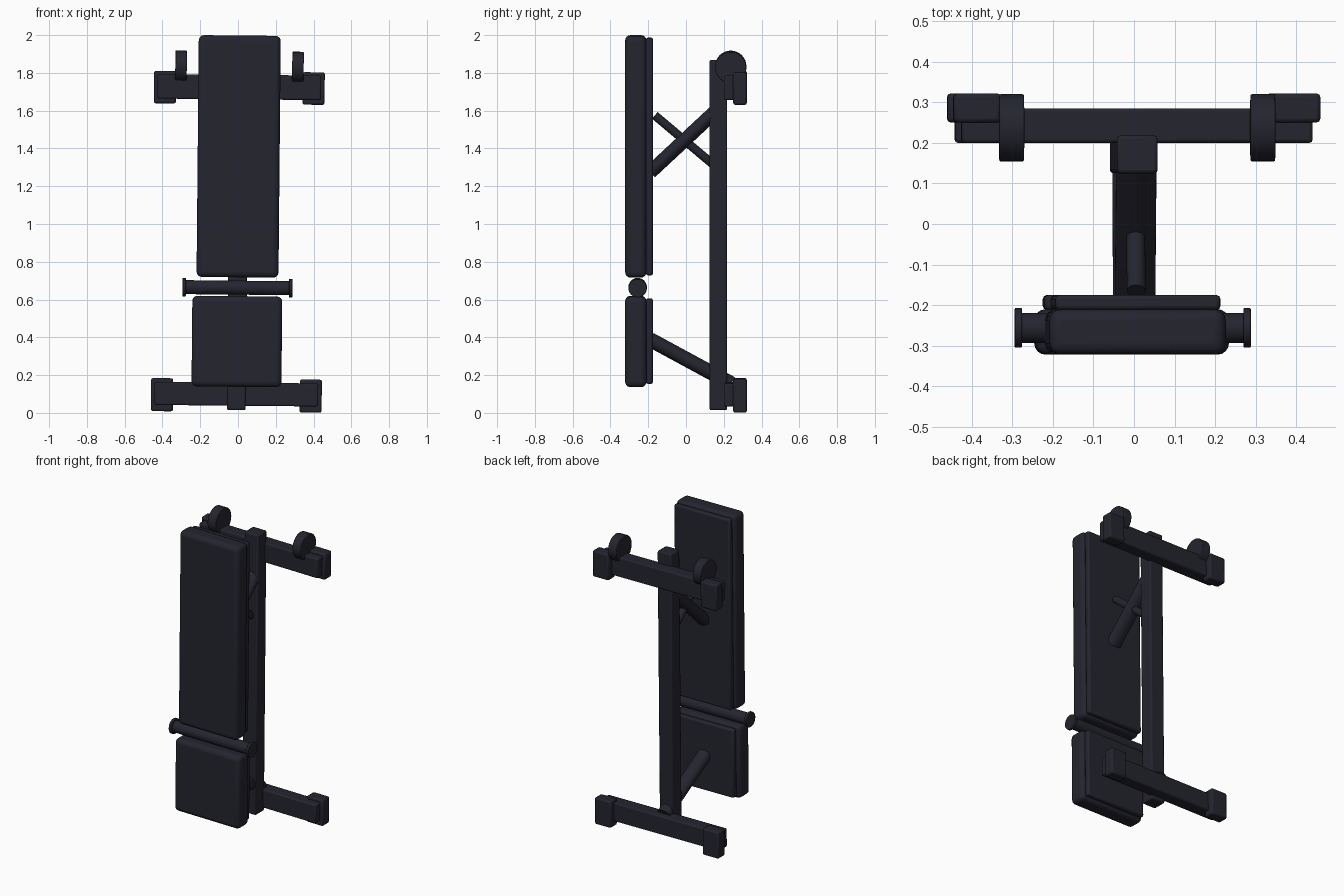
import bpy
from math import pi
from mathutils import Matrix, Vector

cube = bpy.data.objects.get("Cube")
if cube:
    bpy.data.objects.remove(cube, do_unlink=True)

COLOUR = (0.018, 0.018, 0.029, 1)
dark = bpy.data.materials.new("dark navy")
dark.use_nodes = True
dark.diffuse_color = COLOUR
dark.node_tree.nodes["Principled BSDF"].inputs["Base Color"].default_value = COLOUR

# The whole bench leans very slightly sideways about its middle
LEAN = (Matrix.Translation((0, 0, 1)) @ Matrix.Rotation(0.0095, 4, 'Y')
        @ Matrix.Translation((0, 0, -1)))


def finish(ob, name, bevel, segments):
    ob.name = name
    ob.data.materials.append(dark)
    if bevel:
        mod = ob.modifiers.new("Rounded edges", 'BEVEL')
        mod.width = bevel
        mod.segments = segments
        mod.limit_method = 'ANGLE'
    bpy.ops.object.shade_smooth_by_angle()
    ob.matrix_world = LEAN @ ob.matrix_basis
    return ob


def box(name, x, y, z, bevel=0.008, segments=2):
    """Box from (low, high) ranges on each axis."""
    bpy.ops.mesh.primitive_cube_add(size=1)
    ob = bpy.context.object
    size = [b - a for a, b in (x, y, z)]
    ob.data.transform(Matrix.Diagonal((*size, 1)))
    ob.location = [(a + b) / 2 for a, b in (x, y, z)]
    return finish(ob, name, bevel, segments)


def rod(name, start, end, radius, width=None, bevel=0.0):
    """Cylinder between two points; width is its half size along x."""
    a, b = Vector(start), Vector(end)
    bpy.ops.mesh.primitive_cylinder_add(vertices=32, radius=radius, depth=(b - a).length)
    ob = bpy.context.object
    if width:
        ob.data.transform(Matrix.Diagonal((width / radius, 1, 1, 1)))
    d = b - a
    if abs(d.x) > 0:
        ob.rotation_euler = (0, pi / 2, 0)
    else:
        ob.rotation_euler = (Vector((0, 0, 1)).rotation_difference(d)).to_euler()
    ob.location = (a + b) / 2
    return finish(ob, name, bevel, 2)


# Padded cushions with their backing boards
box("back_cushion", (-0.217, 0.217), (-0.322, -0.21), (0.718, 1.998), 0.028, 4)
box("back_board", (-0.203, 0.203), (-0.212, -0.175), (0.73, 1.985), 0.01)
box("seat_cushion", (-0.238, 0.238), (-0.322, -0.21), (0.138, 0.618), 0.028, 4)
box("seat_board", (-0.217, 0.217), (-0.212, -0.175), (0.155, 0.604), 0.01)

# Roller between the cushions
rod("roller", (-0.28, -0.256, 0.663), (0.28, -0.256, 0.663), 0.037)

# Spine of the frame with its cross bars
box("spine", (-0.05, 0.05), (0.125, 0.218), (0.015, 1.868))
box("lower_cross_bar", (-0.433, 0.433), (0.2, 0.285), (0.038, 0.16))
box("upper_cross_bar", (-0.433, 0.433), (0.2, 0.285), (1.66, 1.79))

# Struts holding the cushions
rod("seat_strut", (0, -0.19, 0.388), (0, 0.24, 0.155), 0.039, 0.046)
rod("back_strut", (0, -0.19, 1.274), (0, 0.16, 1.6), 0.037, 0.05)
rod("adjusting_bar", (0, -0.165, 1.575), (0, 0.15, 1.31), 0.023)

# Paired end parts
for side, s in (("left", 1), ("right", -1)):
    ends = sorted((0.335 * s, 0.452 * s))
    box(side + "_lower_foot", ends, (0.25, 0.322), (0.005, 0.18), 0.01)
    box(side + "_upper_foot", ends, (0.25, 0.322), (1.635, 1.807), 0.01)
    rod(side + "_wheel", (0.279 * s, 0.237, 1.832), (0.34 * s, 0.237, 1.832), 0.083, None, 0.004)
    rod(side + "_roller_flange", (0.273 * s, -0.256, 0.663), (0.291 * s, -0.256, 0.663),
        0.049, None, 0.003)
